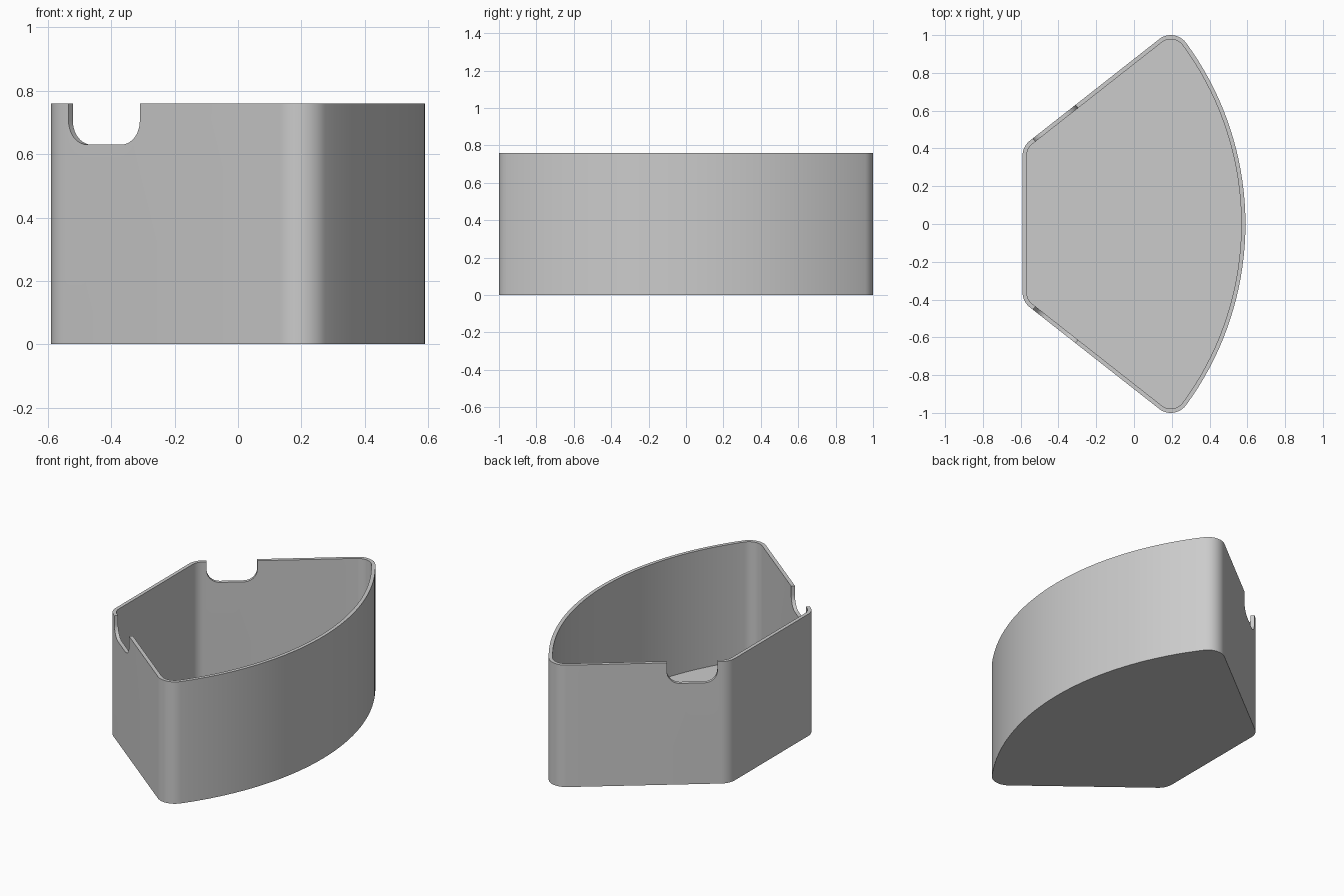
import bpy
import bmesh
from math import atan2, cos, sin, pi, hypot

if "Cube" in bpy.data.objects:
    bpy.data.objects.remove(bpy.data.objects["Cube"], do_unlink=True)

HEIGHT, WALL, FLOOR = 0.76, 0.022, 0.022
CORNER = 0.1                                  # outer corner radius
TIP_X, TIP_Y = 0.195, 0.9                     # centre of the wide corners
LEFT_X, LEFT_Y = -0.49, 0.362                 # centre of the narrow corners
BOW_X, BOW_R = -1.03, 1.62                    # large curved wall

length = hypot(TIP_X - LEFT_X, TIP_Y - LEFT_Y)
DX, DY = (TIP_X - LEFT_X) / length, (TIP_Y - LEFT_Y) / length
BOW_ANGLE = atan2(TIP_Y, TIP_X - BOW_X)
SIDE_ANGLE = atan2(DX, -DY)                   # direction the slanted wall faces

plastic = bpy.data.materials.new("grey plastic")
plastic.use_nodes = True
grey = (0.6, 0.6, 0.6, 1)
plastic.diffuse_color = grey
plastic.node_tree.nodes["Principled BSDF"].inputs["Base Color"].default_value = grey


def arc(cx, cy, r, a0, a1, steps):
    return [(cx + r * cos(a0 + (a1 - a0) * i / steps),
             cy + r * sin(a0 + (a1 - a0) * i / steps)) for i in range(steps + 1)]


def outline(inset):
    """Rounded wedge outline, counter-clockwise, moved inwards by inset."""
    r = CORNER - inset
    bow = arc(BOW_X, 0, BOW_R - inset, -BOW_ANGLE, BOW_ANGLE, 36)
    tip = arc(TIP_X, TIP_Y, r, BOW_ANGLE, SIDE_ANGLE, 12)
    left = arc(LEFT_X, LEFT_Y, r, SIDE_ANGLE, pi, 8)
    upper = tip + left
    lower = [(x, -y) for x, y in reversed(upper)]
    return bow[:-1] + upper + lower[:-1]


def make_object(name, bm):
    bmesh.ops.recalc_face_normals(bm, faces=bm.faces)
    mesh = bpy.data.meshes.new(name)
    bm.to_mesh(mesh)
    bm.free()
    mesh.materials.append(plastic)
    obj = bpy.data.objects.new(name, mesh)
    bpy.context.collection.objects.link(obj)
    return obj


def bridge(bm, a, b):
    for i in range(len(a)):
        j = (i + 1) % len(a)
        bm.faces.new((a[i], a[j], b[j], b[i]))


# Open tray: outside wall, rim, inside wall, floor
bm = bmesh.new()
rings = [[bm.verts.new((x, y, z)) for x, y in outline(inset)]
         for inset, z in ((0, 0), (0, HEIGHT), (WALL, HEIGHT), (WALL, FLOOR))]
for lower_ring, upper_ring in zip(rings, rings[1:]):
    bridge(bm, lower_ring, upper_ring)
bm.faces.new(rings[0])
bm.faces.new(rings[-1])
tray = make_object("wedge_tray", bm)


def notch_cutter(name, side):
    """Slot with rounded lower corners, square to the slanted wall."""
    x0, x1, bottom, r = -0.535, -0.31, 0.63, 0.075
    half = (x1 - x0) / DX / 2
    ax, ay = LEFT_X - DY * CORNER, LEFT_Y + DX * CORNER
    mid_x = (x0 + x1) / 2
    mid_y = ay + (mid_x - ax) * DY / DX
    profile = (arc(-half + r, bottom + r, r, pi, 1.5 * pi, 10)
               + arc(half - r, bottom + r, r, 1.5 * pi, 2 * pi, 10)
               + [(half, HEIGHT + 0.1), (-half, HEIGHT + 0.1)])
    bm = bmesh.new()
    ends = [[bm.verts.new((mid_x + u * DX - d * DY, side * (mid_y + u * DY + d * DX), z))
             for u, z in profile] for d in (-0.06, 0.06)]
    bridge(bm, *ends)
    for end in ends:
        bm.faces.new(end)
    cutter = make_object(name, bm)
    cutter.hide_render = True
    return cutter


# Finger notches in both slanted walls
bpy.context.view_layer.objects.active = tray
for name, side in (("front_notch", -1), ("back_notch", 1)):
    cutter = notch_cutter(name, side)
    mod = tray.modifiers.new(name, "BOOLEAN")
    mod.operation, mod.solver, mod.object = "DIFFERENCE", "EXACT", cutter
    bpy.ops.object.modifier_apply(modifier=mod.name)
    bpy.data.objects.remove(cutter, do_unlink=True)

# Smooth curved walls with crisp rims
for obj in bpy.context.selected_objects:
    obj.select_set(False)
tray.select_set(True)
bpy.ops.object.shade_smooth_by_angle()
